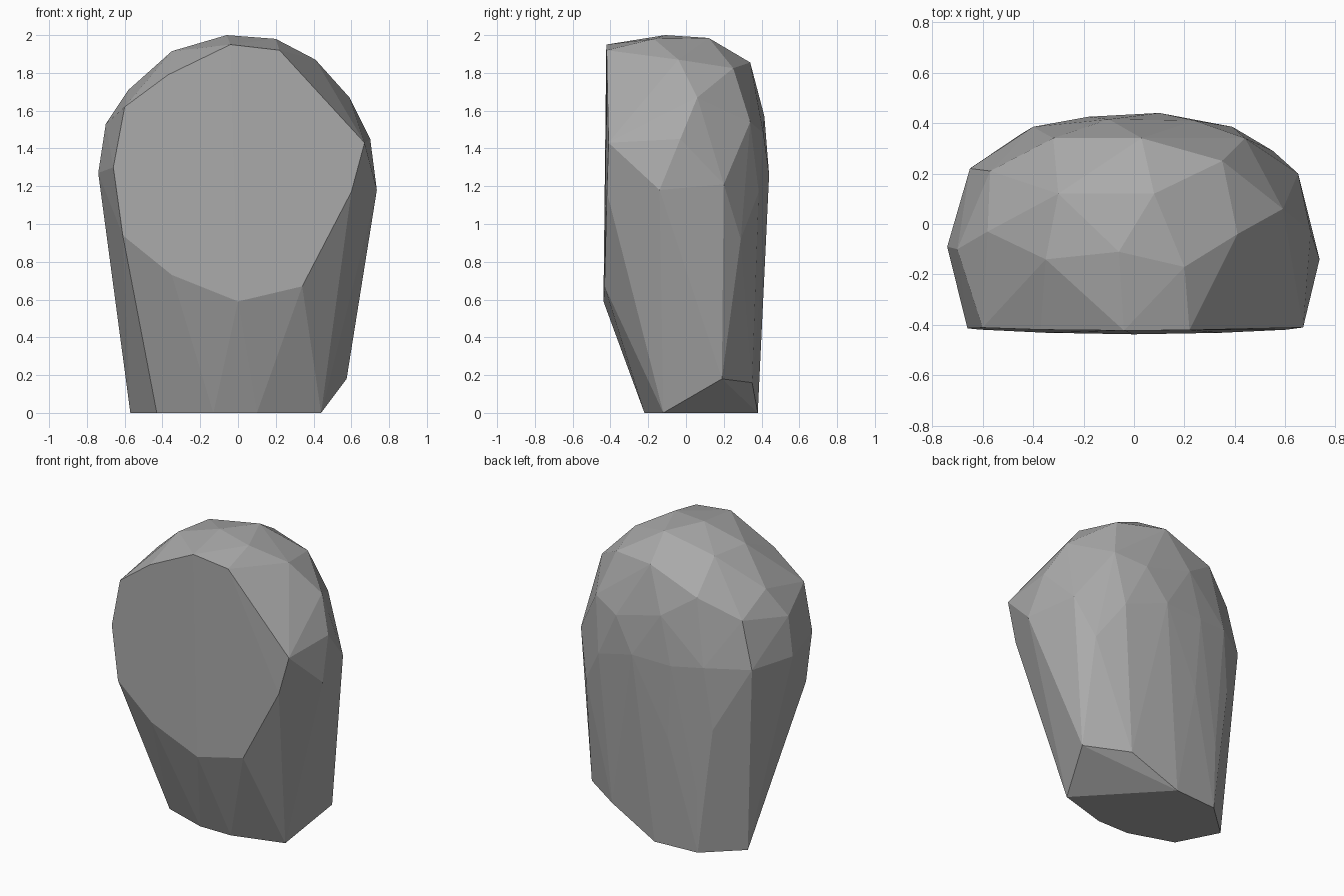
import bpy
import bmesh
from mathutils import Vector

# Remove the default object only
default_cube = bpy.data.objects.get("Cube")
if default_cube is not None:
    bpy.data.objects.remove(default_cube, do_unlink=True)


def make_material(name, colour):
    """Create a plain matte material with one flat colour."""
    material = bpy.data.materials.new(name)
    material.use_nodes = True
    material.diffuse_color = colour
    shader = material.node_tree.nodes["Principled BSDF"]
    shader.inputs["Base Color"].default_value = colour
    shader.inputs["Roughness"].default_value = 0.9
    return material


def front_depth(x, z):
    """Depth of the nearly flat, slightly bowed front of the boulder."""
    return -0.437 + 0.05 * x * x + 0.02 * max(0, z - 1.2)


# All corner positions below are in hundredths of a unit

# Rim of the broad front facet: across, height
front_rim = [
    (-4, 195), (22, 192), (67, 143), (60, 117), (34, 67), (0, 59),
    (-35, 73), (-61, 94), (-66, 130), (-60, 162), (-37, 179),
]

# Outline of the flat underside: across, depth
base_outline = [
    (44, -12), (10, -22), (-13, -22), (-43, -12),
    (-57, 15), (-34, 36), (-3, 38),
]

# Corners of the rounded crown
crown = [
    (-6, -11, 200), (20, -17, 198), (41, -4, 187), (59, 6, 167),
    (8, 12, 198.5), (-30, 12, 191.5), (-35, -14, 191.5), (-58, -3, 171),
    (35, 25, 182.5), (3, 34, 185.5), (-32, 34, 172), (-57, 21, 158),
]

# Widest corners around the flanks
flanks = [
    (70, -3, 145), (73.5, -14, 118), (65, 20, 121), (44, 34, 154),
    (-70, -10, 153), (-74, -9, 127), (-65, 22, 127), (-64, 16, 95),
]

# Corners of the curved back
back = [
    (-10, 41.5, 157), (24, 41, 148), (39, 38.5, 117), (10, 44, 126),
    (-18, 42.5, 125), (-40, 38.5, 128), (55, 29, 92),
    (-45, 35.5, 86), (-15, 41, 75), (-56, 19, 42), (-34, 37.5, 43),
]

# Chipped lower corner at the back
chip = [(57.5, 19, 18), (31, 35, 16)]

# Gather the corners
corners = [Vector(point) / 100 for point in crown + flanks + back + chip]
corners += [Vector((x, y, 0)) / 100 for x, y in base_outline]
for across, height in front_rim:
    x, z = across / 100, height / 100
    corners.append(Vector((x, front_depth(x, z), z)))

# Wrap the corners in a convex faceted skin
bm = bmesh.new()
for corner in corners:
    bm.verts.new(corner)
bmesh.ops.convex_hull(bm, input=bm.verts[:])
loose = [vert for vert in bm.verts if not vert.link_faces]
bmesh.ops.delete(bm, geom=loose, context="VERTS")

# Merge the nearly level triangles into broader facets
bmesh.ops.dissolve_limit(
    bm, angle_limit=0.02, verts=bm.verts[:], edges=bm.edges[:]
)
bmesh.ops.recalc_face_normals(bm, faces=bm.faces[:])
for face in bm.faces:
    face.smooth = False

# Boulder object
mesh = bpy.data.meshes.new("boulder")
bm.to_mesh(mesh)
bm.free()
mesh.materials.append(make_material("stone grey", (0.4, 0.4, 0.4, 1)))
boulder = bpy.data.objects.new("boulder", mesh)
bpy.context.collection.objects.link(boulder)
